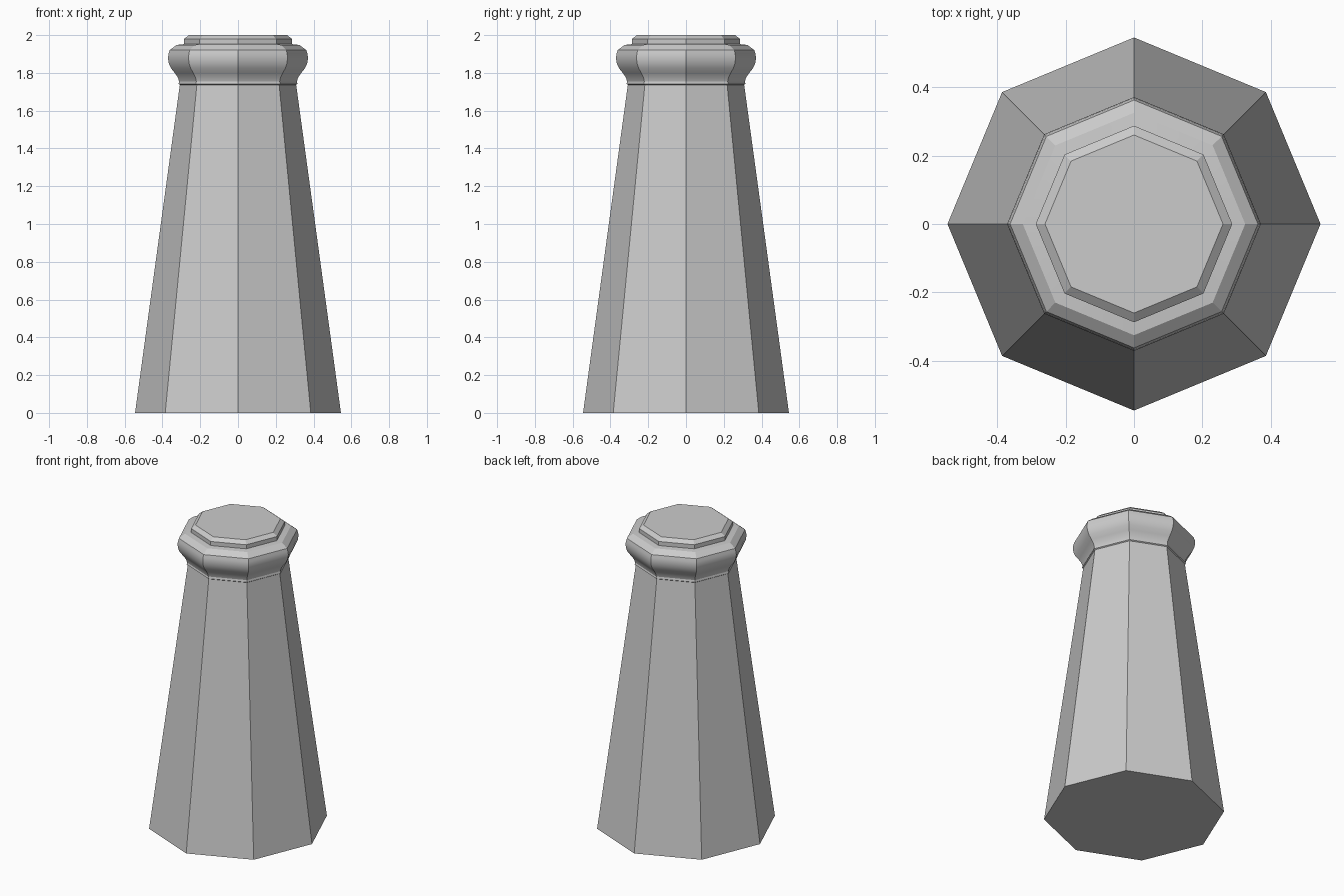
import bpy, bmesh, math

if "Cube" in bpy.data.objects:
    bpy.data.objects.remove(bpy.data.objects["Cube"])

SIDES = 8

def octagon_lathe(name, profile):
    """Stack octagonal rings from (radius, z) pairs and cap both ends."""
    bm = bmesh.new()
    rings = []
    for r, z in profile:
        rings.append([bm.verts.new((r * math.cos(2 * math.pi * i / SIDES),
                                    r * math.sin(2 * math.pi * i / SIDES), z))
                      for i in range(SIDES)])
    for a, b in zip(rings, rings[1:]):
        for i in range(SIDES):
            j = (i + 1) % SIDES
            bm.faces.new((a[i], a[j], b[j], b[i]))
    bm.faces.new(rings[0][::-1])
    bm.faces.new(rings[-1])
    mesh = bpy.data.meshes.new(name)
    bm.to_mesh(mesh)
    bm.free()
    obj = bpy.data.objects.new(name, mesh)
    bpy.context.collection.objects.link(obj)
    bpy.ops.object.select_all(action='DESELECT')
    obj.select_set(True)
    bpy.context.view_layer.objects.active = obj
    bpy.ops.object.shade_smooth_by_angle(angle=math.radians(25))
    return obj

# One continuous shell: tapered shaft, thin lip, rounded collar, stepped cap
octagon_lathe("tapered_pillar", [
    (0.545, 0.0), (0.308, 1.737),
    (0.315, 1.742), (0.312, 1.755),
    (0.318, 1.775), (0.335, 1.80), (0.355, 1.825), (0.366, 1.85),
    (0.371, 1.878), (0.368, 1.90), (0.362, 1.92),
    (0.325, 1.948), (0.287, 1.952),
    (0.287, 1.979), (0.26, 2.0),
])
